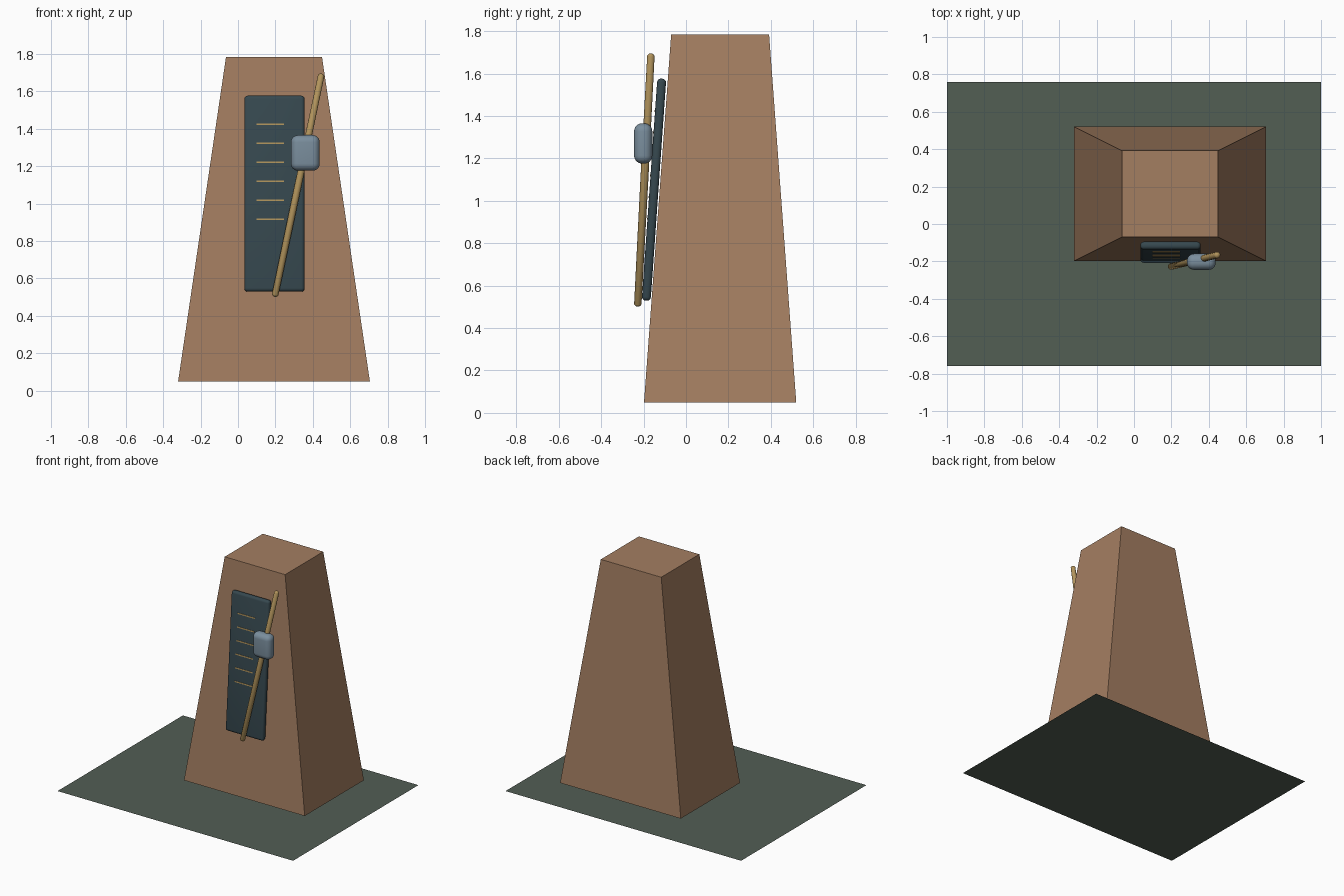
import bpy, bmesh, math
from mathutils import Vector, Matrix

if "Cube" in bpy.data.objects:
    bpy.data.objects.remove(bpy.data.objects["Cube"])


def material(name, rgb):
    lin = [((c / 255 + 0.055) / 1.055) ** 2.4 for c in rgb]
    m = bpy.data.materials.new(name)
    m.diffuse_color = (*lin, 1)
    m.use_nodes = True
    m.node_tree.nodes["Principled BSDF"].inputs["Base Color"].default_value = m.diffuse_color
    return m


WOOD = material("warm wood", (164, 126, 97))
GREEN = material("grey green", (82, 94, 84))
SLATE = material("dark slate", (54, 72, 79))
BRASS = material("brass", (178, 148, 92))
STEEL = material("blue steel", (122, 142, 157))


def finish(bm, name, mat, smooth=False):
    bmesh.ops.recalc_face_normals(bm, faces=bm.faces)
    me = bpy.data.meshes.new(name)
    bm.to_mesh(me)
    bm.free()
    me.materials.append(mat)
    ob = bpy.data.objects.new(name, me)
    bpy.context.collection.objects.link(ob)
    if smooth:
        bpy.ops.object.select_all(action='DESELECT')
        ob.select_set(True)
        bpy.context.view_layer.objects.active = ob
        bpy.ops.object.shade_smooth_by_angle(angle=math.radians(40))
    return ob


def box(name, size, loc, mat, tilt=0.0, bevel=0.0, segments=4):
    bm = bmesh.new()
    bmesh.ops.create_cube(bm, size=1, matrix=Matrix.Diagonal((*size, 1)))
    if bevel:
        bmesh.ops.bevel(bm, geom=bm.edges[:], offset=bevel, segments=segments,
                        profile=0.5, affect='EDGES')
    bm.transform(Matrix.Translation(loc) @ Matrix.Rotation(tilt, 4, 'X'))
    return finish(bm, name, mat, bool(bevel))


# Flat ground sheet
bm = bmesh.new()
bmesh.ops.create_grid(bm, x_segments=1, y_segments=1, size=1,
                      matrix=Matrix.Diagonal((1, 0.76, 1, 1)))
finish(bm, "floor_sheet", GREEN)

# Tapered case: four-sided frustum
bm = bmesh.new()
rings = []
for x0, x1, y0, y1, z in ((-0.32, 0.705, -0.198, 0.52, 0.05),
                          (-0.064, 0.449, -0.07, 0.392, 1.785)):
    rings.append([bm.verts.new((x, y, z)) for x, y in
                  ((x0, y0), (x1, y0), (x1, y1), (x0, y1))])
    bm.faces.new(rings[-1])
for i in range(4):
    j = (i + 1) % 4
    bm.faces.new((rings[0][i], rings[0][j], rings[1][j], rings[1][i]))
finish(bm, "tapered_case", WOOD)

# Scale panel leaning along the front of the case
TILT = -math.atan2(0.071, 1.01)
CENTRE = Vector((0.195, -0.151, 1.053))
box("scale_panel", (0.322, 0.042, 1.05), CENTRE, SLATE, TILT, 0.018)

# Scale marks on the panel face
lean = Matrix.Rotation(TILT, 3, 'X')
for i in range(6):
    z = 0.914 + i * 0.102
    offset = lean @ Vector((-0.022, -0.021, z - CENTRE.z))
    box(f"scale_mark_{i + 1}", (0.147, 0.005, 0.009), CENTRE + offset, BRASS, TILT)

# Pendulum rod: cylinder with hemispherical ends
R = 0.019
low, high = Vector((0.2, -0.227, 0.52)), Vector((0.443, -0.166, 1.677))
axis = high - low
bm = bmesh.new()
bmesh.ops.create_uvsphere(bm, u_segments=16, v_segments=8, radius=R)
for v in bm.verts:
    v.co.z += math.copysign(axis.length / 2, v.co.z) if abs(v.co.z) > 1e-5 else 0
bm.transform(Matrix.Translation((low + high) / 2)
             @ axis.to_track_quat('Z', 'Y').to_matrix().to_4x4())
finish(bm, "pendulum_rod", BRASS, True)

# Sliding weight
box("sliding_weight", (0.154, 0.086, 0.19), (0.36, -0.202, 1.271), STEEL,
    bevel=0.038, segments=6)
